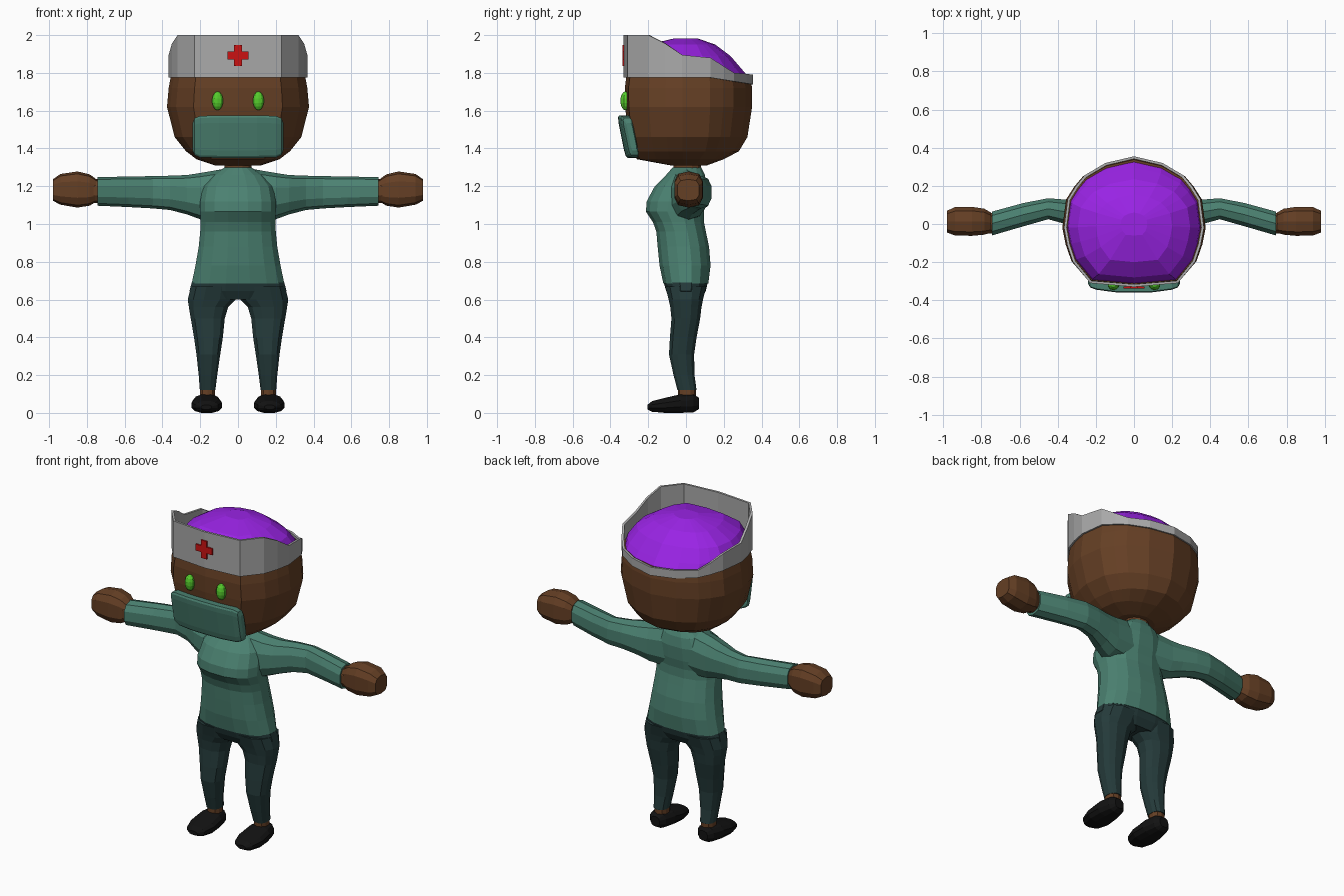
import bpy, bmesh, math
from mathutils import Vector

cube = bpy.data.objects.get("Cube")
if cube:
    bpy.data.objects.remove(cube, do_unlink=True)


def material(name, r, g, b):
    m = bpy.data.materials.new(name)
    m.use_nodes = True
    m.diffuse_color = (r, g, b, 1)
    bsdf = next(n for n in m.node_tree.nodes if n.type == 'BSDF_PRINCIPLED')
    bsdf.inputs["Base Color"].default_value = (r, g, b, 1)
    bsdf.inputs["Roughness"].default_value = 0.8
    return m


skin = material("brown skin", .13, .05, .018)
teal = material("teal cloth", .07, .22, .165)
dark = material("dark teal cloth", .018, .043, .043)
black = material("black shoe", .006, .006, .006)
grey = material("light grey cap", .4, .4, .4)
purple = material("purple hair", .32, .017, .78)
green = material("green eye", .09, .6, .025)
red = material("red badge", .6, .006, .006)


def finish(name, bm, mat, mirror=False):
    bmesh.ops.recalc_face_normals(bm, faces=bm.faces)
    me = bpy.data.meshes.new(name)
    bm.to_mesh(me)
    bm.free()
    me.materials.append(mat)
    ob = bpy.data.objects.new(name, me)
    bpy.context.collection.objects.link(ob)
    if mirror:
        ob.modifiers.new("Mirror", 'MIRROR').use_mirror_merge = False
    return ob


def skin_rings(bm, rings, caps=True):
    """Bridge closed rings of points with quads."""
    vs = [[bm.verts.new(p) for p in ring] for ring in rings]
    n = len(vs[0])
    for a, b in zip(vs, vs[1:]):
        for i in range(n):
            j = (i + 1) % n
            bm.faces.new((a[i], a[j], b[j], b[i]))
    if caps:
        bm.faces.new(vs[0])
        bm.faces.new(vs[-1])


def section(sides, power):
    """Rounded polygon that exactly fills the square from -1 to 1."""
    pts = []
    for i in range(sides):
        t = math.tau * (i + .5) / sides
        c, s = math.cos(t), math.sin(t)
        pts.append((math.copysign(abs(c) ** (2 / power), c),
                    math.copysign(abs(s) ** (2 / power), s)))
    m = max(abs(u) for u, v in pts)
    return [(u / m, v / m) for u, v in pts]


def loft(name, axis, rings, mat, sides=12, power=2.4, mirror=False, shear=None):
    """Each ring: place on the axis, then low and high limits of the other two."""
    bm = bmesh.new()
    k = "xyz".index(axis)
    out = []
    for pos, lo1, hi1, lo2, hi2 in rings:
        ring = []
        for u, v in section(sides, power):
            p = [(lo1 + hi1) / 2 + u * (hi1 - lo1) / 2,
                 (lo2 + hi2) / 2 + v * (hi2 - lo2) / 2]
            p.insert(k, pos)
            ring.append(shear(Vector(p)) if shear else p)
        out.append(ring)
    skin_rings(bm, out)
    return finish(name, bm, mat, mirror)


# Head outline seen from above: flat face, rounded back
HALF = [(.23, -.31), (.32, -.2), (.35, -.11), (.367, -.02), (.348, .13),
        (.305, .2), (.26, .255), (.15, .32)]
PLAN = [(0, -.33)] + HALF + [(0, .355)] + [(-x, y) for x, y in reversed(HALF)]


def head_loft(name, rings, mat):
    """Each ring: height, half width, front depth, back depth."""
    bm = bmesh.new()
    skin_rings(bm, [[(x * w / .367, y * (f / .33 if y < 0 else b / .355), z)
                     for x, y in PLAN] for z, w, f, b in rings])
    return finish(name, bm, mat)


head_loft("head", [
    (1.31, .12, .08, .11), (1.343, .22, .26, .2), (1.385, .275, .285, .28),
    (1.46, .335, .305, .325), (1.62, .376, .322, .35), (1.72, .367, .324, .35),
    (1.785, .355, .315, .338)], skin)
head_loft("hair", [
    (1.77, .352, .314, .338), (1.82, .343, .305, .295), (1.89, .295, .28, .235),
    (1.95, .2, .2, .155), (1.983, .07, .06, .06)], purple)

# Cap band: tall in front, dropping to a narrow strip behind
TOPS = [2, 2, 2, 1.955, 1.895, 1.88, 1.835, 1.8, 1.795, 1.79]
tops = TOPS + TOPS[-2:0:-1]
bm = bmesh.new()
skin_rings(bm, [[(x, y, 1.775 - max(0, y - .13) * .16) for x, y in PLAN],
                [(x, y, t) for (x, y), t in zip(PLAN, tops)]], caps=False)
band = finish("cap_band", bm, grey)
wall = band.modifiers.new("Thickness", 'SOLIDIFY')
wall.thickness = .014
wall.offset = -1

# Cross badge on the band
bm = bmesh.new()
a, b = .02, .056
outline = []
for q in range(4):
    c, s = round(math.cos(q * math.pi / 2)), round(math.sin(q * math.pi / 2))
    outline += [(x * c - z * s, x * s + z * c) for x, z in ((b, -a), (b, a), (a, a))]
skin_rings(bm, [[(x, y, 1.892 + z) for x, z in outline] for y in (-.337, -.328)])
finish("cap_badge", bm, red)

# Face mask, bowed around the face and leaning forward at the top
mask_half = [(.1, -.348, -.29, 1.35, 1.575), (.2, -.335, -.275, 1.352, 1.572),
             (.23, -.325, -.275, 1.365, 1.56), (.24, -.31, -.28, 1.39, 1.535)]
mask = ([(-r[0], *r[1:]) for r in reversed(mask_half)]
        + [(0, -.35, -.29, 1.35, 1.575)] + mask_half)
loft("face_mask", "x", mask, teal, sides=12, power=6,
     shear=lambda p: p + Vector((0, -.2 * (p.z - 1.5), 0)))

# Eyes
bm = bmesh.new()
bmesh.ops.create_uvsphere(bm, u_segments=10, v_segments=7, radius=1)
for v in bm.verts:
    v.co = (.108 + v.co.x * .031, -.32 + v.co.y * .028, 1.652 + v.co.z * .05)
finish("eyes", bm, green, mirror=True)

# Neck and shirt body
loft("neck", "z", [(1.24, -.075, .075, -.07, .08), (1.35, -.07, .07, -.065, .08)], skin)
loft("shirt_body", "z", [
    (.685, -.245, .245, -.12, .118), (.78, -.225, .225, -.14, .13),
    (.88, -.208, .208, -.15, .122), (.96, -.2, .2, -.157, .105),
    (1.01, -.198, .198, -.175, .095), (1.065, -.2, .2, -.212, .095),
    (1.12, -.2, .2, -.208, .105), (1.2, -.185, .185, -.165, .11),
    (1.26, -.135, .135, -.105, .1), (1.3, -.07, .07, -.07, .08)], teal, sides=16)

# Arms and hands
loft("sleeves", "x", [
    (.08, -.09, .095, 1.02, 1.285), (.2, -.075, .105, 1.03, 1.265),
    (.27, -.05, .115, 1.055, 1.255), (.36, 0, .128, 1.078, 1.252),
    (.45, .025, .135, 1.086, 1.25), (.58, -.012, .11, 1.093, 1.248),
    (.745, -.06, .065, 1.1, 1.245)], teal, sides=10, mirror=True)
loft("wrists", "x", [(.72, -.05, .055, 1.115, 1.235), (.775, -.05, .06, 1.115, 1.235)],
     skin, sides=10, mirror=True)
loft("hands", "x", [
    (.75, -.045, .06, 1.12, 1.235), (.785, -.056, .08, 1.1, 1.26),
    (.85, -.062, .09, 1.09, 1.275), (.94, -.06, .088, 1.105, 1.262),
    (.98, -.045, .07, 1.125, 1.235)], skin, sides=10, power=3, mirror=True)

# Trousers
loft("trouser_hips", "z", [(.69, -.245, .245, -.118, .115), (.645, -.257, .257, -.105, .105),
                           (.6, -.2, .2, -.08, .08)], dark, sides=16)
loft("trouser_legs", "z", [
    (.67, .005, .248, -.11, .108), (.6, .012, .266, -.092, .09),
    (.56, .052, .26, -.083, .082), (.5, .07, .25, -.077, .075),
    (.4, .08, .233, -.085, .056), (.31, .094, .22, -.09, .043),
    (.2, .11, .208, -.066, .045), (.12, .12, .202, -.045, .056)],
     dark, sides=12, mirror=True)

# Ankles and shoes
loft("ankles", "z", [(.08, .122, .2, -.04, .05), (.135, .122, .2, -.04, .05)],
     skin, sides=10, mirror=True)
loft("shoes", "y", [
    (-.205, .14, .195, .018, .042), (-.18, .105, .225, .006, .062),
    (-.11, .085, .246, 0, .08), (-.03, .092, .24, 0, .098),
    (.04, .11, .22, .003, .1), (.068, .135, .195, .02, .08)],
     black, sides=12, mirror=True)
